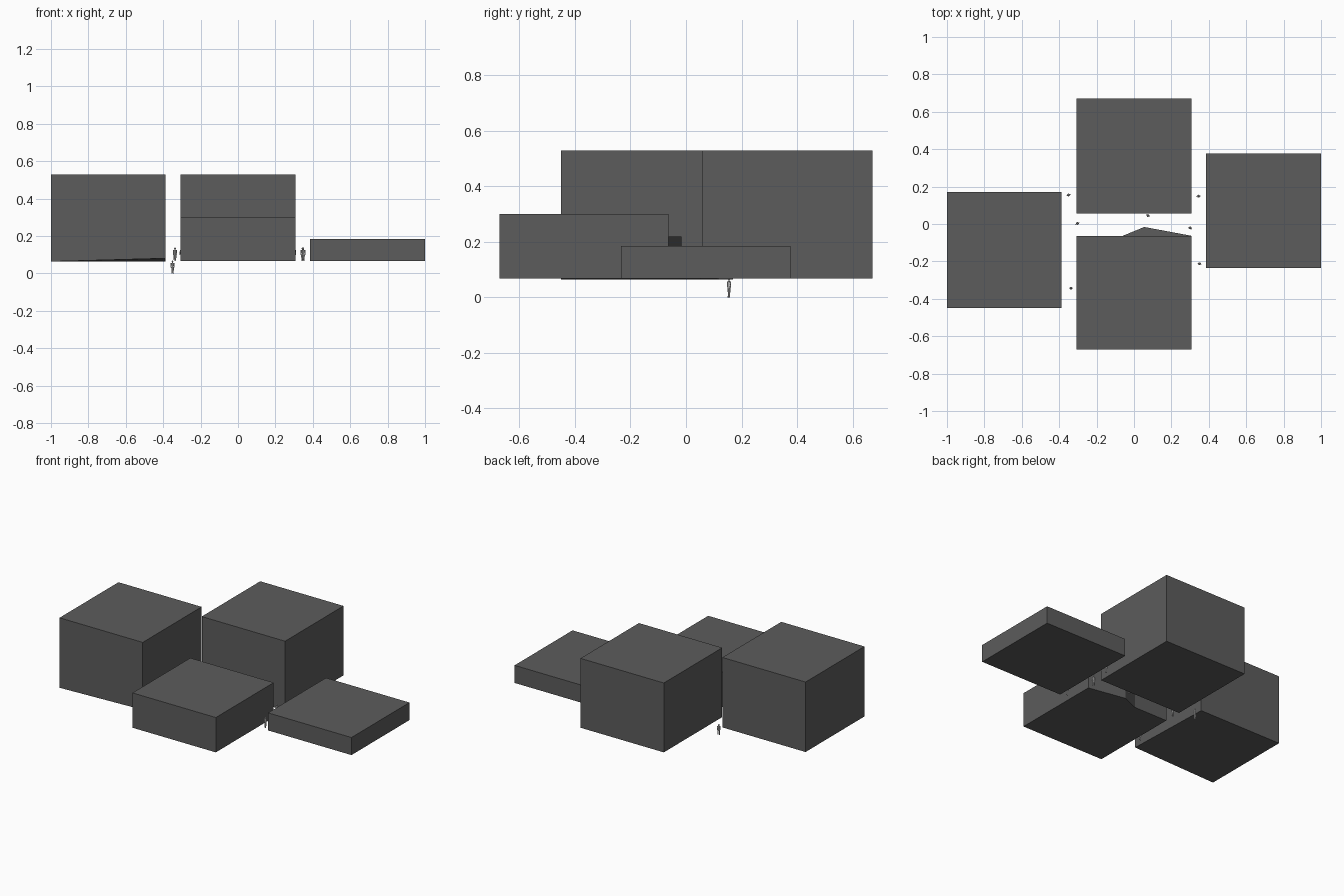
import bpy, bmesh
from math import radians
from mathutils import Matrix, Vector

if "Cube" in bpy.data.objects:
    bpy.data.objects.remove(bpy.data.objects["Cube"])

dark = bpy.data.materials.new("dark_grey")
dark.diffuse_color = (0.107, 0.107, 0.107, 1)
dark.use_nodes = True
dark.node_tree.nodes["Principled BSDF"].inputs["Base Color"].default_value = dark.diffuse_color


def finish(bm, name):
    bmesh.ops.recalc_face_normals(bm, faces=bm.faces)
    mesh = bpy.data.meshes.new(name)
    bm.to_mesh(mesh)
    bm.free()
    obj = bpy.data.objects.new(name, mesh)
    bpy.context.collection.objects.link(obj)
    return obj


def prism(name, outline, z0, z1):
    bm = bmesh.new()
    base = bm.faces.new([bm.verts.new((x, y, z0)) for x, y in outline])
    # extruding a lone face keeps the base, giving a closed solid
    top = bmesh.ops.extrude_face_region(bm, geom=[base])["geom"]
    bmesh.ops.translate(bm, vec=(0, 0, z1 - z0),
                        verts=[g for g in top if isinstance(g, bmesh.types.BMVert)])
    obj = finish(bm, name)
    obj.data.materials.append(dark)
    return obj


def block(name, x0, x1, y0, y1, z0, z1):
    return prism(name, [(x0, y0), (x1, y0), (x1, y1), (x0, y1)], z0, z1)


# City blocks
GROUND = 0.068
block("back_block", -0.307, 0.307, 0.057, 0.672, GROUND, 0.53)
block("front_block", -0.307, 0.307, -0.672, -0.063, GROUND, 0.30)
block("right_block", 0.385, 1.0, -0.234, 0.376, GROUND, 0.185)
left = block("left_block", -1.0, -0.387, -0.45, 0.17, 0.064, 0.53)

# Left block's front right bottom corner sits slightly higher
for v in left.data.vertices:
    if v.co.z < 0.1 and v.co.x > -0.5 and v.co.y < 0:
        v.co.z = 0.081

# Pointed annex behind the front block
prism("front_block_annex", [(-0.06, -0.063), (0.307, -0.063), (0.055, -0.016)], GROUND, 0.22)


def limb(bm, a, b, r1, r2, sides=6):
    a, b = Vector(a), Vector(b)
    d = b - a
    m = Matrix.Translation((a + b) / 2) @ d.to_track_quat('Z', 'Y').to_matrix().to_4x4()
    bmesh.ops.create_cone(bm, cap_ends=True, segments=sides, radius1=r1, radius2=r2,
                          depth=d.length, matrix=m)


# Small standing people between the blocks
def person(name, x, y, z, turn):
    bm = bmesh.new()
    for s in (-1, 1):
        limb(bm, (s * .004, 0, 0), (s * .0035, 0, .034), .0024, .004)      # leg
        limb(bm, (s * .0105, -.001, .031), (s * .008, 0, .057), .0015, .0023)  # arm
        limb(bm, (s * .004, -.005, .0016), (s * .004, .002, .0016), .0015, .0018)  # foot
    limb(bm, (0, 0, .032), (0, 0, .057), .0065, .0078, 8)
    limb(bm, (0, 0, .057), (0, 0, .061), .004, .002)
    bmesh.ops.create_uvsphere(bm, u_segments=8, v_segments=6, radius=.0047,
                              matrix=Matrix.Translation((0, 0, .0655)))
    obj = finish(bm, name)
    obj.location = (x, y, z)
    obj.rotation_euler.z = radians(turn)


for i, p in enumerate([(-0.350, 0.155, 0.0, 20), (-0.302, 0.003, GROUND, 30),
                       (0.075, 0.045, GROUND, -40), (0.300, -0.021, GROUND, -30),
                       (0.345, 0.149, GROUND, 10), (0.350, -0.212, GROUND, -15),
                       (-0.337, -0.343, GROUND, 0)]):
    person(f"person_{i + 1}", *p)
